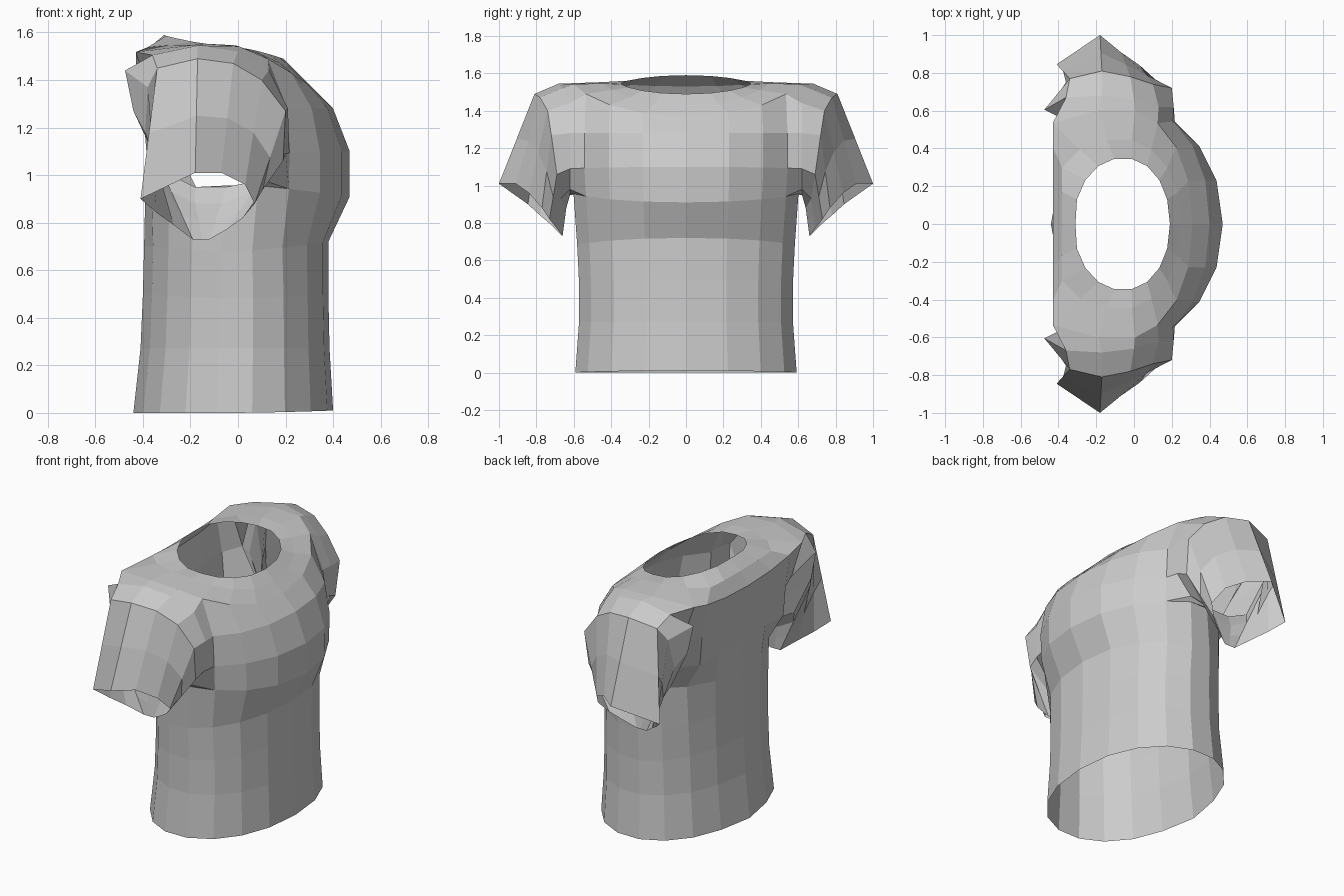
import bpy
import bmesh
from math import cos, sin, radians
from mathutils import Vector

cube = bpy.data.objects.get("Cube")
if cube:
    bpy.data.objects.remove(cube, do_unlink=True)

COLUMNS = 10                 # points from chest centre round one side to the spine
ARM_FRONT, ARM_BACK = 3, 6   # columns bounding the armhole
ARM_LOW, ARM_TOP = 4, 7      # rows bounding the armhole


def make_material(name, color):
    material = bpy.data.materials.new(name)
    material.use_nodes = True
    material.diffuse_color = color
    material.node_tree.nodes["Principled BSDF"].inputs["Base Color"].default_value = color
    return material


def half_ring(front, back, width, z_front, z_side, z_back, taper, spread):
    """Half of a section: taper narrows the chest, spread squares the back."""
    middle, reach = (front + back) / 2, (front - back) / 2
    points = []
    for column in range(COLUMNS):
        angle = radians(180 * column / (COLUMNS - 1))
        c, s = cos(angle), sin(angle)
        if column == 0:
            s = 0
        if column == COLUMNS - 1:
            s, spread = 0, 1
        z_end = z_front if c > 0 else z_back
        along = c ** taper if c > 0 else -min(1, spread * -c)
        points.append(Vector((middle + reach * along,
                              width * s ** 0.92,
                              z_side + (z_end - z_side) * abs(c) ** 1.5)))
    return points


# Torso sections: front, back, half width, heights at front, side and back, taper, spread
torso_rows = [half_ring(*row) for row in (
    (.40, -.44, .60, .01, .0, .0, .95, .96),
    (.385, -.41, .58, .27, .27, .27, .95, .96),
    (.38, -.40, .58, .5, .48, .5, .95, .96),
    (.38, -.395, .59, .72, .68, .7, 1, .96),
    (.47, -.39, .61, .91, .96, .92, 1.3, 1),
    (.47, -.385, .62, 1.1, 1.09, 1.1, 1.3, 1.35),
    (.40, -.40, .62, 1.28, 1.28, 1.28, .95, 1.75),
    (.31, -.43, .61, 1.37, 1.555, 1.45, 1, 2),
    (.25, -.38, .45, 1.43, 1.555, 1.53, 1, 1.4),
    (.19, -.31, .35, 1.49, 1.545, 1.59, .95, 1.03),
)]

# Sleeve sections, running over the top, down the back, underneath and up the front
crown = [Vector(p) for p in (
    (.13, .62, 1.44), (0, .66, 1.52), (-.17, .68, 1.545), (-.36, .67, 1.505),
    (-.475, .605, 1.44), (-.44, .61, 1.27), (-.32, .61, 1.02), (-.18, .62, .95),
    (-.05, .62, .95), (.1, .62, .98), (.2, .62, 1.09), (.21, .62, 1.28))]
shoulder = [Vector(p) for p in (
    (.1, .74, 1.4), (-.02, .78, 1.47), (-.17, .81, 1.49), (-.34, .77, 1.45),
    (-.38, .72, 1.37), (-.39, .67, 1.18), (-.28, .66, .93), (-.18, .64, .88),
    (-.07, .64, .88), (.06, .67, .93), (.19, .69, 1.06), (.2, .72, 1.27))]
hem = [Vector(p) for p in (
    (.03, .84, .96), (-.07, .91, 1.01), (-.18, 1, 1.01), (-.41, .845, .9),
    (-.34, .78, .84), (-.27, .72, .79), (-.19, .66, .73), (-.15, .66, .73),
    (-.12, .66, .73), (-.05, .69, .77), (.02, .73, .82), (.07, .77, .88))]
middle = [a.lerp(b, 0.5) for a, b in zip(shoulder, hem)]


def armhole_loop(grid):
    """Torso vertices round the armhole, in the same order as the sleeve."""
    top = [grid[ARM_TOP][c] for c in range(ARM_FRONT, ARM_BACK + 1)]
    back = [grid[r][ARM_BACK] for r in range(ARM_TOP - 1, ARM_LOW, -1)]
    low = [grid[ARM_LOW][c] for c in range(ARM_BACK, ARM_FRONT - 1, -1)]
    front = [grid[r][ARM_FRONT] for r in range(ARM_LOW + 1, ARM_TOP)]
    return top + back + low + front


def build_shirt(name, material):
    bm = bmesh.new()

    # Half torso, leaving the armhole open
    grid = [[bm.verts.new(p) for p in row] for row in torso_rows]
    for r in range(len(grid) - 1):
        for c in range(COLUMNS - 1):
            if ARM_LOW <= r < ARM_TOP and ARM_FRONT <= c < ARM_BACK:
                continue
            bm.faces.new((grid[r][c], grid[r][c + 1],
                          grid[r + 1][c + 1], grid[r + 1][c]))

    # Sleeve grown out of the armhole
    previous = armhole_loop(grid)
    count = len(previous)
    for section in (crown, shoulder, middle, hem):
        current = [bm.verts.new(p) for p in section]
        for i in range(count):
            j = (i + 1) % count
            bm.faces.new((previous[i], previous[j], current[j], current[i]))
        previous = current

    # Mirror the half across the chest-to-spine plane
    half = bm.verts[:] + bm.edges[:] + bm.faces[:]
    copy = bmesh.ops.duplicate(bm, geom=half)["geom"]
    for item in copy:
        if isinstance(item, bmesh.types.BMVert):
            item.co.y = -item.co.y
    bmesh.ops.remove_doubles(bm, verts=bm.verts[:], dist=0.0005)
    bmesh.ops.recalc_face_normals(bm, faces=bm.faces[:])

    # Keep the cloth facing outwards at the chest
    bm.faces.ensure_lookup_table()
    chest = max(bm.faces, key=lambda f: f.calc_center_median().x)
    if chest.normal.x < 0:
        bmesh.ops.reverse_faces(bm, faces=bm.faces[:])

    mesh = bpy.data.meshes.new(name)
    bm.to_mesh(mesh)
    bm.free()
    mesh.materials.append(material)
    shirt = bpy.data.objects.new(name, mesh)
    bpy.context.scene.collection.objects.link(shirt)
    return shirt


build_shirt("short_sleeved_shirt", make_material("light_grey_cloth", (.6, .6, .6, 1)))
